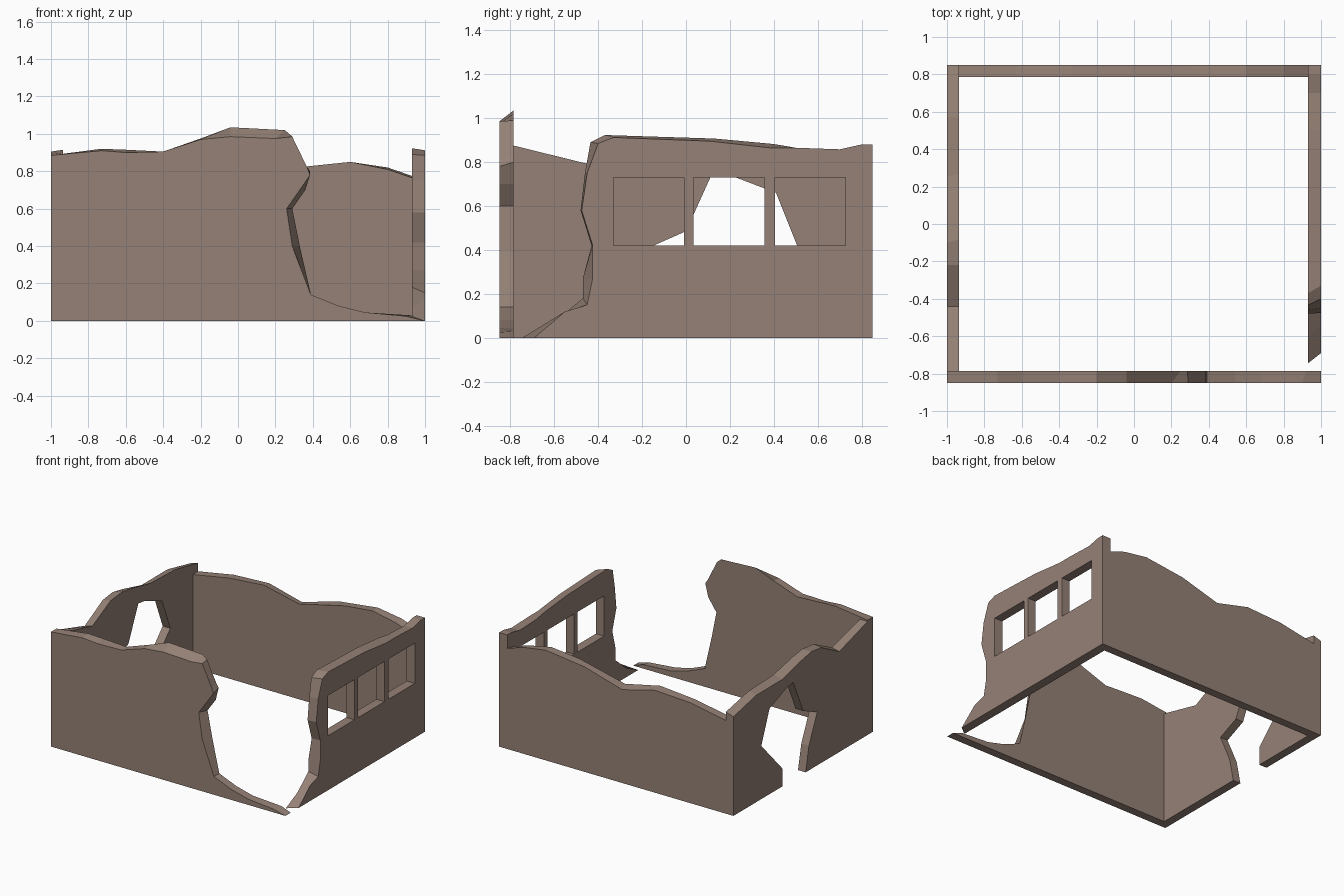
import bpy, bmesh

mat = bpy.data.materials.new("weathered brown plaster")
mat.diffuse_color = (0.30, 0.22, 0.18, 1)


def wall(name, axis, a, pa, b, pb):
    """Flat wall lofted between two outlines lying at a and b along the given axis."""
    def place(p, d):
        return (p[0], d, p[1]) if axis == 'y' else (d, p[0], p[1])
    bm = bmesh.new()
    va = [bm.verts.new(place(p, a)) for p in pa]
    vb = [bm.verts.new(place(p, b)) for p in pb]
    n = len(va)
    bm.faces.new(va)
    bm.faces.new(vb[::-1])
    for i in range(n):
        j = (i + 1) % n
        bm.faces.new((va[j], va[i], vb[i], vb[j]))
    bmesh.ops.recalc_face_normals(bm, faces=bm.faces)
    me = bpy.data.meshes.new(name)
    bm.to_mesh(me)
    bm.free()
    me.materials.append(mat)
    ob = bpy.data.objects.new(name, me)
    bpy.context.collection.objects.link(ob)
    return ob


# front wall, broken away on the right
wall("front_wall", 'y',
     -0.85, [(-1, 0), (1, 0), (.9, .025), (.68, .045), (.54, .08), (.39, .14), (.29, .4),
             (.26, .6), (.33, .7), (.385, .78), (.37, .82), (.29, .985), (.2, .975),
             (-.04, .985), (-.2, .97), (-.4, .905), (-.6, .9), (-.73, .91), (-1, .885)],
     -0.785, [(-1, 0), (1, 0), (.92, .03), (.68, .045), (.54, .08), (.39, .14), (.33, .4),
              (.29, .6), (.36, .7), (.385, .8), (.365, .83), (.285, .99), (.25, 1.02),
              (-.04, 1.035), (-.2, .975), (-.4, .905), (-.6, .915), (-.73, .92), (-1, .885)])

# left wall with a jagged opening down to the ground
opening = [(-.785, 0), (-.03, 0), (-.07, .19), (-.17, .41), (0, .485), (.12, .75),
           (.2, .74), (.41, .66), (.51, .41), (.255, .14), (.255, 0), (.85, 0)]
wall("left_wall", 'x',
     -1, opening + [(.85, .765), (.57, .825), (.25, .825), (.03, .88), (-.1, .905),
                    (-.22, .89), (-.44, .775), (-.785, .875)],
     -0.935, opening + [(.85, .785), (.57, .84), (.27, .85), (.03, .90), (-.08, .915),
                        (-.22, .90), (-.44, .79), (-.785, .875)])

# back wall with a worn top edge
wall("back_wall", 'y',
     0.85, [(-.935, 0), (.93, 0), (.93, .775), (.8, .82), (.6, .85), (.27, .81),
            (-.05, .72), (-.33, .79), (-.63, .775), (-.935, .72)],
     0.785, [(-.935, 0), (.93, 0), (.93, .765), (.8, .81), (.6, .85), (.36, .825),
             (-.03, .735), (-.33, .80), (-.63, .775), (-.935, .72)])

# right wall, broken at the front end
right = wall("right_wall", 'x',
             1, [(.85, 0), (-.69, 0), (-.55, .12), (-.45, .15), (-.425, .27), (-.425, .42),
                 (-.475, .58), (-.45, .75), (-.4, .885), (-.33, .912), (.11, .895),
                 (.38, .865), (.5, .865), (.7, .858), (.8, .88), (.85, .88)],
             0.93, [(.85, 0), (-.745, 0), (-.6, .07), (-.47, .18), (-.47, .27), (-.43, .42),
                    (-.48, .58), (-.46, .75), (-.435, .89), (-.37, .923), (.13, .907),
                    (.4, .882), (.5, .865), (.7, .858), (.8, .88), (.85, .88)])

# three window openings cut through the right wall
for y in (-.33, .035, .405):
    box = [(y, .42), (y + .322, .42), (y + .322, .73), (y, .73)]
    cutter = wall("window_cutter", 'x', 0.85, box, 1.1, box)
    mod = right.modifiers.new("window", 'BOOLEAN')
    mod.operation, mod.solver, mod.object = 'DIFFERENCE', 'EXACT', cutter
    bpy.context.view_layer.objects.active = right
    bpy.ops.object.modifier_apply(modifier=mod.name)
    bpy.data.objects.remove(cutter)
